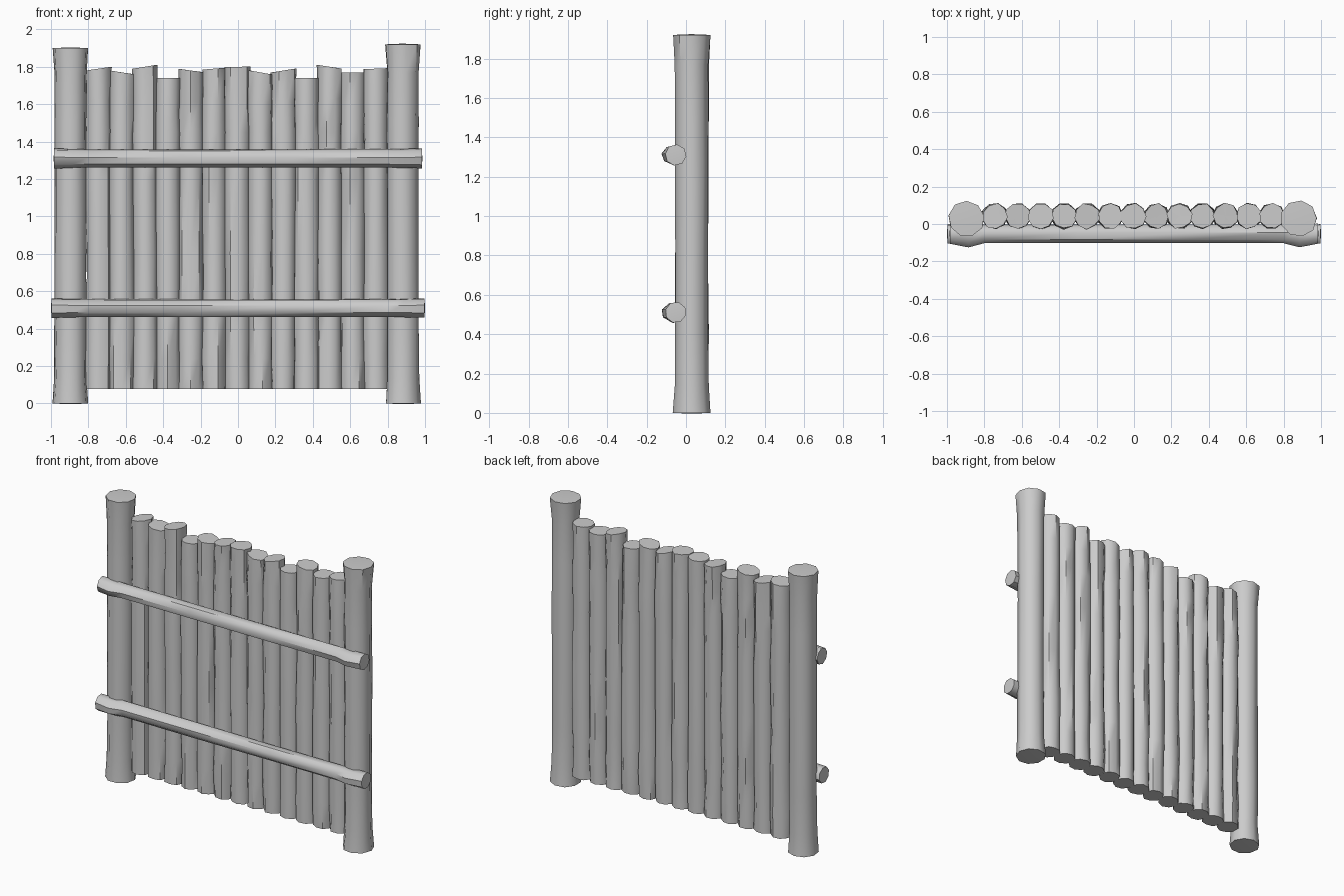
import bpy, bmesh, math, random
from mathutils import Vector

random.seed(4)
cube = bpy.data.objects.get("Cube")
if cube:
    bpy.data.objects.remove(cube, do_unlink=True)

wood = bpy.data.materials.new("plain grey wood")
wood.use_nodes = True
GREY = (0.6, 0.6, 0.6, 1)
wood.diffuse_color = GREY
wood.node_tree.nodes["Principled BSDF"].inputs["Base Color"].default_value = GREY


def log(name, place, rings, sides=9, rough=0.05, tilt=0.0, dome=0.0):
    """Skin rings of (distance, radius, offset); place maps (u, v, distance) to space."""
    bm = bmesh.new()
    phase = random.uniform(0, 1)
    lean = random.uniform(-tilt, tilt)
    loops = []
    for i, (d, r, off) in enumerate(rings):
        loop = []
        for k in range(sides):
            a = math.tau * (k + phase) / sides
            rad = r * random.uniform(1 - rough, 1 + rough)
            u, v = rad * math.cos(a), rad * math.sin(a)
            # forward bulge only pulls the front half
            v -= off * max(0, -math.sin(a))
            end = lean * math.cos(a) if i == len(rings) - 1 else 0
            loop.append(bm.verts.new(place(u, v, d + end)))
        loops.append(loop)
    for a, b in zip(loops, loops[1:]):
        for k in range(sides):
            n = (k + 1) % sides
            bm.faces.new((a[k], a[n], b[n], b[k]))
    # slightly domed caps
    for loop, (d, _, _), s in ((loops[0], rings[0], -1), (loops[-1], rings[-1], 1)):
        tip = bm.verts.new(place(0, 0, d + s * dome))
        for k in range(sides):
            bm.faces.new((loop[k], loop[(k + 1) % sides], tip))
    bmesh.ops.recalc_face_normals(bm, faces=bm.faces)
    mesh = bpy.data.meshes.new(name)
    bm.to_mesh(mesh)
    bm.free()
    mesh.materials.append(wood)
    obj = bpy.data.objects.new(name, mesh)
    bpy.context.collection.objects.link(obj)
    bpy.ops.object.select_all(action='DESELECT')
    obj.select_set(True)
    bpy.context.view_layer.objects.active = obj
    bpy.ops.object.shade_smooth_by_angle(angle=math.radians(45))


def upright(x, y):
    return lambda u, v, d: Vector((x + u, y + v, d))


# Corner posts, flared at both ends
for name, x, top in (("right_post", -0.895, 1.9), ("left_post", 0.88, 1.92)):
    rings = [(0, 0.096, 0), (0.14, 0.087, 0), (0.4, 0.087, 0), (0.75, 0.086, 0),
             (1.15, 0.086, 0), (1.5, 0.087, 0), (top - 0.15, 0.087, 0), (top, 0.097, 0)]
    log(name, upright(x, 0.028), rings, rough=0.03, dome=0.004)

# Row of narrow wall poles with uneven tops
tops = [1.79, 1.77, 1.8, 1.74, 1.78, 1.79, 1.8, 1.77, 1.78, 1.74, 1.8, 1.77, 1.79]
for i, top in enumerate(tops):
    x = -0.745 + i * 0.1235
    rings = [(0.078, 0.068, 0)]
    rings += [(z, 0.068, 0) for z in (0.24, 0.45, 0.8, 1.2, 1.45, top - 0.17)]
    rings.append((top, 0.067, 0))
    log(f"wall_pole_{i + 1}", upright(x, 0.042), rings, rough=0.07, tilt=0.012)

# Cross rails, each swelling forward where it is fixed to a post
for name, z, half in (("lower_rail", 0.51, 0.997), ("upper_rail", 1.31, 0.983)):
    place = lambda u, v, d, z=z: Vector((d, -0.052 + v, z + u))
    rings = [(-half, 0.054, 0), (-0.885, 0.051, 0.022), (-0.8, 0.05, 0), (-0.3, 0.049, 0),
             (0.3, 0.049, 0), (0.8, 0.05, 0), (0.885, 0.051, 0.022), (half, 0.054, 0)]
    log(name, place, rings, sides=8, rough=0.025, dome=0.003)
